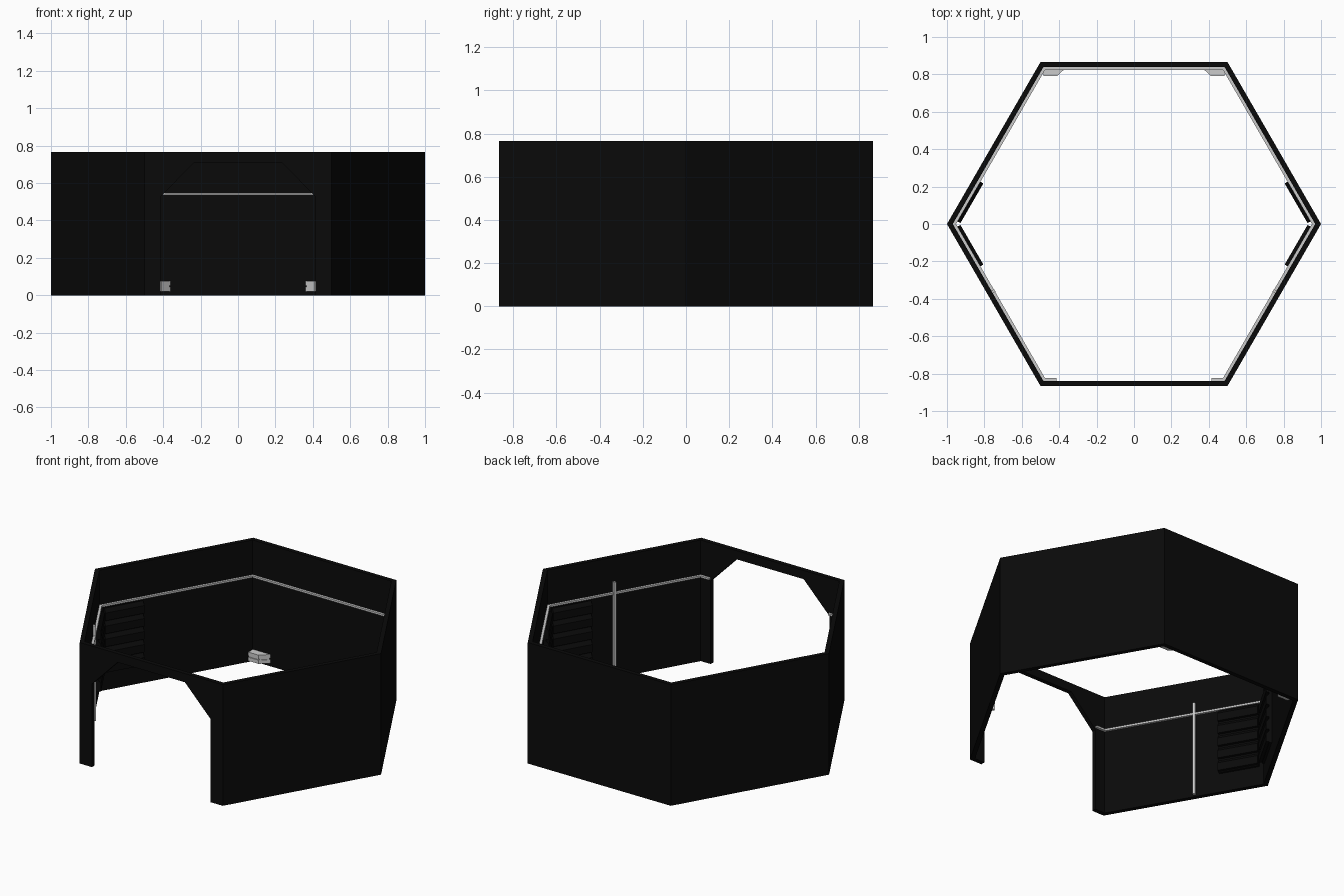
import bpy, bmesh
from math import radians, cos, sin, sqrt
from mathutils import Vector

if "Cube" in bpy.data.objects:
    bpy.data.objects.remove(bpy.data.objects["Cube"])

R = sqrt(3) / 2      # distance from centre to each outer wall face
H = 0.765            # wall height
T = 0.027            # wall thickness
RAIL = 0.042         # depth of the rail's inner face

black = bpy.data.materials.new("matte_black")
black.diffuse_color = (0.003, 0.003, 0.003, 1)
black.use_nodes = True
black.node_tree.nodes["Principled BSDF"].inputs["Base Color"].default_value = black.diffuse_color


def at(k, u, d, z):
    """Point on wall k: u along the wall (mitred at corners), d inward, z up."""
    a = radians(-90 + 60 * k)
    lim = 0.5 - d / sqrt(3)
    u = max(-lim, min(lim, u))
    return Vector((cos(a), sin(a), 0)) * (R - d) + Vector((-sin(a), cos(a), 0)) * u + Vector((0, 0, z))


def prism(bm, ring_a, ring_b):
    a = [bm.verts.new(p) for p in ring_a]
    b = [bm.verts.new(p) for p in ring_b]
    bm.faces.new(a)
    bm.faces.new(b[::-1])
    n = len(a)
    for i in range(n):
        j = (i + 1) % n
        bm.faces.new((a[i], b[i], b[j], a[j]))


def slab(bm, k, outline, d0, d1):
    """Extrude a (u, z) outline from depth d0 to d1 on wall k."""
    prism(bm, [at(k, u, d0, z) for u, z in outline], [at(k, u, d1, z) for u, z in outline])


def rect(u0, u1, z0, z1):
    return [(u0, z0), (u1, z0), (u1, z1), (u0, z1)]


def finish(bm, name, mat=None):
    bmesh.ops.remove_doubles(bm, verts=bm.verts, dist=1e-5)
    bmesh.ops.recalc_face_normals(bm, faces=bm.faces)
    me = bpy.data.meshes.new(name)
    bm.to_mesh(me)
    bm.free()
    ob = bpy.data.objects.new(name, me)
    bpy.context.collection.objects.link(ob)
    if mat:
        me.materials.append(mat)
    return ob


# Front wall with chamfered doorway
half = [(0.415, 0), (0.415, 0.525), (0.235, 0.71)]
door = [(-x, z) for x, z in half] + half[::-1]
bm = bmesh.new()
slab(bm, 0, [(-0.5, 0)] + door + [(0.5, 0), (0.5, H), (-0.5, H)], 0, T)
finish(bm, "front_wall", black)

# Five plain walls
for k, side in enumerate(["front_right", "back_right", "back", "back_left", "front_left"], 1):
    bm = bmesh.new()
    slab(bm, k, rect(-0.5, 0.5, 0, H), 0, T)
    finish(bm, side + "_wall", black)

# Rail around the inside, interrupted by the doorway
bm = bmesh.new()
for k in range(1, 6):
    slab(bm, k, rect(-0.5, 0.5, 0.535, 0.547), T, RAIL)
for s in (-1, 1):
    slab(bm, 0, rect(s * 0.5, s * 0.415, 0.535, 0.547), T, RAIL)
finish(bm, "inner_rail")

# Upright strips on the front side walls
for k, s, side in ((1, 1, "right"), (5, -1, "left")):
    bm = bmesh.new()
    slab(bm, k, rect(s * 0.065 - 0.008, s * 0.065 + 0.008, 0.01, 0.612), T, RAIL + 0.002)
    finish(bm, side + "_upright_strip")

# Louvred vent panels beside the left and right corners
for k, s, side in ((1, 1, "front_right"), (2, -1, "back_right"), (4, 1, "back_left"), (5, -1, "front_left")):
    bm = bmesh.new()
    slab(bm, k, rect(s * 0.215, s * 0.46, 0.12, 0.53), T, 0.042)
    for i in range(5):
        z = 0.12 + i * 0.082
        prof = [(0.042, z + 0.006), (0.06, z + 0.006), (0.06, z + 0.055), (0.042, z + 0.078)]
        prism(bm, [at(k, s * 0.215, d, h) for d, h in prof], [at(k, s * 0.46, d, h) for d, h in prof])
    finish(bm, side + "_vent", black)

# Corner blocks low on the back wall: two plates with a recessed core
for s, side in ((-1, "left"), (1, "right")):
    bm = bmesh.new()
    for z0, z1, inset in ((0.02, 0.043, 0), (0.043, 0.052, 0.006), (0.052, 0.075, 0)):
        plan = [(0.484, R - T), (0.484, 0.792 + inset), (0.41, 0.792 + inset), (0.36 + inset, R - T)]
        prism(bm, [(s * x, y, z0) for x, y in plan], [(s * x, y, z1) for x, y in plan])
    finish(bm, side + "_corner_block")
